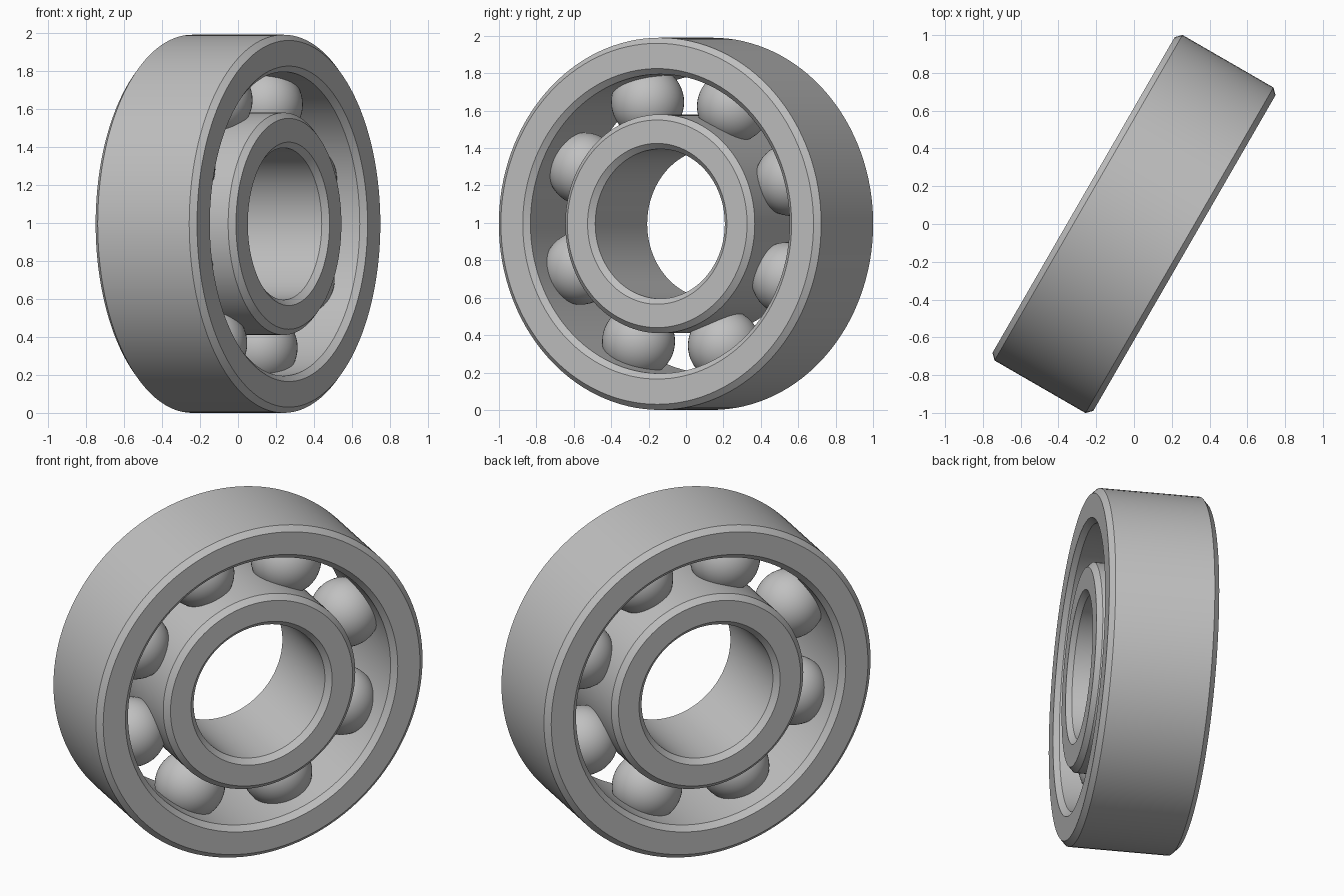
import bpy, bmesh, math
from mathutils import Matrix, Vector

cube = bpy.data.objects.get("Cube")
if cube:
    bpy.data.objects.remove(cube, do_unlink=True)

RADIUS = 0.995        # outer radius
HALF = 0.308          # half width along the axle
CHAMFER = 0.03
BALLS = 8
PITCH = 0.693         # radius of the circle of balls
BALL_R = 0.195
SEGMENTS = 128

# Axle runs along local x, turned in plan
PLACE = Matrix.Translation((0, 0, RADIUS)) @ Matrix.Rotation(math.radians(-30), 4, "Z")

steel = bpy.data.materials.new("steel grey")
steel.use_nodes = True
grey = (0.53, 0.53, 0.53, 1)
steel.diffuse_color = grey
steel.node_tree.nodes["Principled BSDF"].inputs["Base Color"].default_value = grey


def finish(bm, name, angle):
    bmesh.ops.recalc_face_normals(bm, faces=bm.faces)
    mesh = bpy.data.meshes.new(name)
    bm.to_mesh(mesh)
    bm.free()
    mesh.materials.append(steel)
    obj = bpy.data.objects.new(name, mesh)
    bpy.context.collection.objects.link(obj)
    obj.matrix_world = PLACE
    bpy.ops.object.select_all(action="DESELECT")
    obj.select_set(True)
    bpy.context.view_layer.objects.active = obj
    bpy.ops.object.shade_smooth_by_angle(angle=math.radians(angle))
    return obj


def chamfered_ring(name, bore, outer):
    """Lathe a rectangle with four cut corners around the axle."""
    c, h = CHAMFER, HALF
    half = [(h - c, outer), (h, outer - c), (h, bore + c), (h - c, bore)]
    profile = half + [(-x, r) for x, r in reversed(half)]
    bm = bmesh.new()
    verts = [bm.verts.new((x, 0, r)) for x, r in profile]
    edges = [bm.edges.new((v, verts[i - 1])) for i, v in enumerate(verts)]
    bmesh.ops.spin(bm, geom=verts + edges, cent=(0, 0, 0), axis=(1, 0, 0),
                   angle=math.tau, steps=SEGMENTS, use_merge=True)
    bmesh.ops.remove_doubles(bm, verts=bm.verts, dist=0.0001)
    return finish(bm, name, 30)


# Races
chamfered_ring("outer_ring", 0.80, RADIUS)
chamfered_ring("inner_ring", 0.40, 0.585)

# Rolling balls, evenly spaced between the races
for i in range(BALLS):
    a = math.radians(-20) + math.tau * i / BALLS
    centre = Vector((0, math.sin(a), math.cos(a))) * PITCH
    bm = bmesh.new()
    bmesh.ops.create_uvsphere(bm, u_segments=48, v_segments=24, radius=BALL_R,
                              matrix=Matrix.Translation(centre))
    finish(bm, f"ball_{i + 1}", 60)
